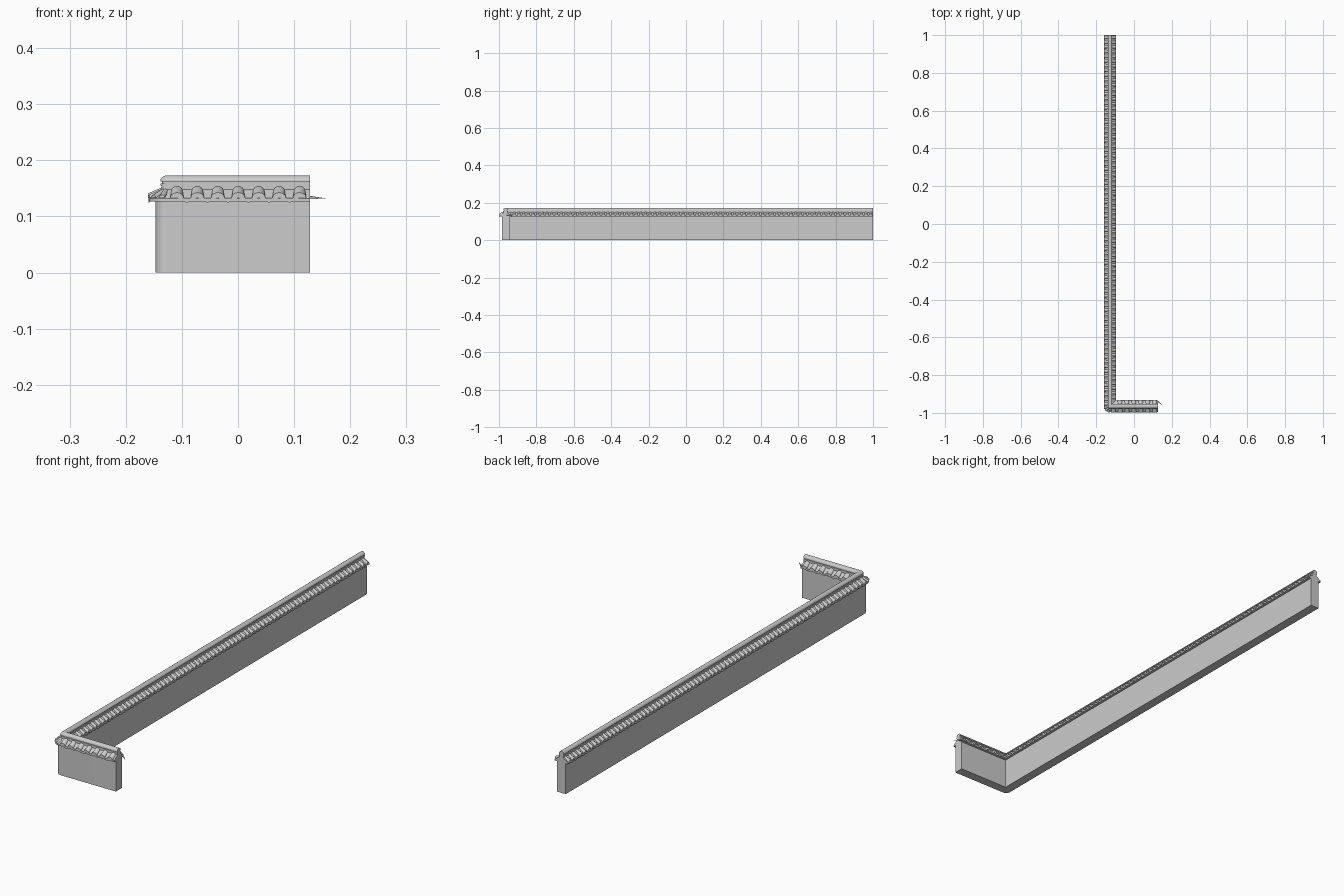
import bpy, bmesh, math
from mathutils import Vector

cube = bpy.data.objects.get("Cube")
if cube:
    bpy.data.objects.remove(cube)

stone = bpy.data.materials.new("grey_stone")
stone.use_nodes = True
GREY = (0.6, 0.6, 0.6, 1)
stone.diffuse_color = GREY
stone.node_tree.nodes["Principled BSDF"].inputs["Base Color"].default_value = GREY

CORNER = Vector((-0.127, -0.965, 0))
BACK_Y, RIGHT_X = 1.0, 0.128


def finish(name, bm, angle=35, normals=True):
    bmesh.ops.remove_doubles(bm, verts=bm.verts, dist=0.00005)
    if normals:
        bmesh.ops.recalc_face_normals(bm, faces=bm.faces)
    mesh = bpy.data.meshes.new(name)
    bm.to_mesh(mesh)
    bm.free()
    mesh.materials.append(stone)
    obj = bpy.data.objects.new(name, mesh)
    bpy.context.collection.objects.link(obj)
    bpy.ops.object.select_all(action='DESELECT')
    obj.select_set(True)
    bpy.context.view_layer.objects.active = obj
    bpy.ops.object.shade_smooth_by_angle(angle=math.radians(angle))
    return obj


def sweep(name, profile, arc_steps=8):
    """Sweep a closed (outward offset, z) profile round the L: round outside, mitred inside."""
    bm = bmesh.new()

    def ring(place):
        return [bm.verts.new(place(d) + Vector((0, 0, z))) for d, z in profile]

    def at_corner(angle):
        out = Vector((math.cos(angle), math.sin(angle), 0))
        return lambda d: CORNER + (out * d if d >= 0 else Vector((-d, -d, 0)))

    rings = [ring(lambda d: Vector((CORNER.x - d, BACK_Y, 0)))]
    for k in range(arc_steps + 1):
        rings.append(ring(at_corner(math.pi * (1 + 0.5 * k / arc_steps))))
    rings.append(ring(lambda d: Vector((RIGHT_X, CORNER.y - d, 0))))
    n = len(profile)
    for a, b in zip(rings, rings[1:]):
        for i in range(n):
            j = (i + 1) % n
            bm.faces.new((a[i], a[j], b[j], b[i]))
    bm.faces.new(rings[0])
    bm.faces.new(rings[-1])
    return finish(name, bm)


def symmetric(half):
    return half + [(-d, z) for d, z in reversed(half)]


# Wall body, sloping roof bed and stepped ridge
sweep("wall", symmetric([(0.02, 0), (0.02, 0.132)]))
sweep("roof_bed", symmetric([(0.019, 0.127), (0.031, 0.127), (0.031, 0.132), (0.009, 0.148)]))
sweep("ridge_base", symmetric([(0.0095, 0.142), (0.0095, 0.155)]))
sweep("ridge_band", symmetric([(0.011, 0.155), (0.011, 0.159)]))
sweep("ridge_neck", symmetric([(0.0085, 0.159), (0.0085, 0.162)]))
sweep("ridge_cap", symmetric([(0.0115, 0.162), (0.0115, 0.165), (0.009, 0.169),
                              (0.005, 0.172), (0.0015, 0.173)]))


def add_tile(bm, base, out, radius, segs=8):
    """Half-round cover tile running down the slope, closed by an end disc."""
    side = Vector((-out.y, out.x, 0))
    rings = []
    for d, z, r in ((0.008, 0.145, radius * 0.85), (0.033, 0.133, radius)):
        ring = []
        for k in range(segs + 1):
            a = math.pi * k / segs
            height = Vector((0, 0, z + min(r, 0.0095) * math.sin(a)))
            ring.append(bm.verts.new(base + out * d + side * (r * math.cos(a)) + height))
        rings.append(ring)
    for k in range(segs):
        bm.faces.new((rings[0][k], rings[0][k + 1], rings[1][k + 1], rings[1][k]))
    bm.faces.new(rings[1])


def add_drip(bm, base, out, half_width, segs=6):
    """Rounded drip plate hanging at the eave between two covers."""
    side = Vector((-out.y, out.x, 0))
    loops = []
    for d in (0.0305, 0.0325):
        loops.append([bm.verts.new(base + out * d + side * (half_width * math.cos(a))
                                   + Vector((0, 0, 0.133 - 0.008 * math.sin(a))))
                      for a in (math.pi * k / segs for k in range(segs + 1))])
    bm.faces.new(loops[0])
    bm.faces.new(loops[1])
    for k in range(-1, segs):
        bm.faces.new((loops[0][k], loops[0][k + 1], loops[1][k + 1], loops[1][k]))


def tile_row(name, start, end, out, pitch):
    bm = bmesh.new()
    count = max(1, round((end - start).length / pitch))
    step = (end - start) / count
    half = step.length / 2
    for i in range(count):
        add_tile(bm, start + step * (i + 0.5), out, half * 0.66)
        if i:
            add_drip(bm, start + step * i, out, half * 0.9)
    finish(name, bm, 40)


# Tile rows on both slopes of both wings
X, Y = Vector((1, 0, 0)), Vector((0, 1, 0))
back_end = Vector((CORNER.x, BACK_Y, 0))
right_end = Vector((RIGHT_X, CORNER.y, 0))
tile_row("long_outer_tiles", CORNER, back_end, -X, 0.025)
tile_row("long_inner_tiles", CORNER + Y * 0.034, back_end, X, 0.025)
tile_row("short_outer_tiles", CORNER, right_end, -Y, 0.0365)
tile_row("short_inner_tiles", CORNER + X * 0.034, right_end, Y, 0.0365)

# Fan of tiles round the outer corner
bm = bmesh.new()
for k in range(3):
    a = math.pi * (1 + (k + 0.5) / 6)
    add_tile(bm, CORNER, Vector((math.cos(a), math.sin(a), 0)), 0.0055)
finish("corner_tiles", bm, 40)

# Thin pointed eave tip at the free end of the short wing
bm = bmesh.new()
tip = bm.verts.new((0.158, -0.966, 0.132))
root = [bm.verts.new(p) for p in ((0.126, -0.934, 0.131), (0.122, -0.94, 0.131),
                                  (0.122, -0.94, 0.137), (0.126, -0.934, 0.137))]
bm.faces.new(root)
for k in range(4):
    bm.faces.new((root[k - 1], root[k], tip))
finish("eave_tip", bm)
